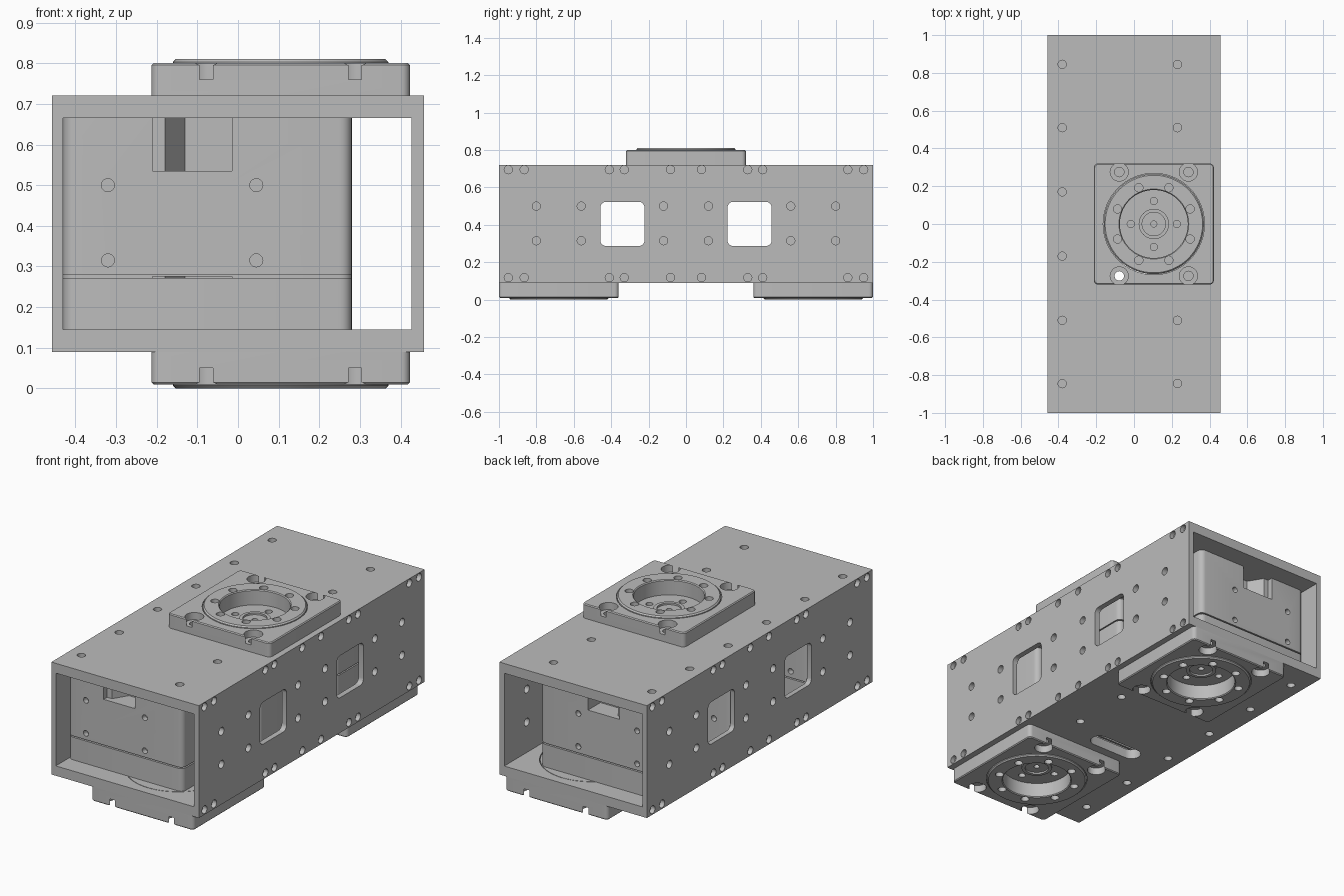
import bpy, bmesh
from math import pi, cos, sin
from mathutils import Matrix, Vector

old = bpy.data.objects.get("Cube")
if old:
    bpy.data.objects.remove(old, do_unlink=True)

grey = bpy.data.materials.new("machined_grey")
grey.use_nodes = True
COLOUR = (0.5, 0.5, 0.5, 1)
grey.diffuse_color = COLOUR
grey.node_tree.nodes["Principled BSDF"].inputs["Base Color"].default_value = COLOUR

MID = 0.405          # height of the housing axis
HALF_H = 0.315       # half the housing height
WALL = 0.055         # top and bottom wall
HX = 0.4575          # half the housing width
AXIS_X = 0.105       # output axis


def box(bm, x0, x1, y0, y1, z0, z1, radius=0):
    """Axis-aligned box, optionally with rounded vertical edges."""
    mat = Matrix.Translation(((x0 + x1) / 2, (y0 + y1) / 2, (z0 + z1) / 2))
    mat = mat @ Matrix.Diagonal((x1 - x0, y1 - y0, z1 - z0, 1))
    verts = bmesh.ops.create_cube(bm, size=1, matrix=mat)["verts"]
    if radius:
        edges = {e for v in verts for e in v.link_edges
                 if abs(e.verts[0].co.z - e.verts[1].co.z) > 0.5 * (z1 - z0)}
        bmesh.ops.bevel(bm, geom=list(edges), offset=radius, segments=5,
                        profile=0.5, affect='EDGES')


def rod(bm, centre, axis, radius, length, sides=20):
    """Cylinder along the given axis, centred on a point."""
    turn = Vector((0, 0, 1)).rotation_difference(Vector(axis)).to_matrix().to_4x4()
    bmesh.ops.create_cone(bm, cap_ends=True, segments=sides, radius1=radius,
                          radius2=radius, depth=length,
                          matrix=Matrix.Translation(centre) @ turn)


def prism(bm, outline, z0, z1):
    face = bm.faces.new([bm.verts.new((x, y, z0)) for x, y in outline])
    new = bmesh.ops.extrude_face_region(bm, geom=[face])["geom"]
    bmesh.ops.translate(bm, vec=(0, 0, z1 - z0),
                        verts=[v for v in new if isinstance(v, bmesh.types.BMVert)])


def lathe(bm, profile, steps=64):
    verts = [bm.verts.new((r, 0, z)) for r, z in profile]
    edges = [bm.edges.new(pair) for pair in zip(verts, verts[1:])]
    bmesh.ops.spin(bm, geom=verts + edges, axis=(0, 0, 1), cent=(0, 0, 0),
                   angle=2 * pi, steps=steps, use_duplicate=False)
    bmesh.ops.remove_doubles(bm, verts=bm.verts, dist=1e-5)


def make(name, bm):
    bmesh.ops.recalc_face_normals(bm, faces=bm.faces)
    mesh = bpy.data.meshes.new(name)
    bm.to_mesh(mesh)
    bm.free()
    mesh.materials.append(grey)
    obj = bpy.data.objects.new(name, mesh)
    bpy.context.collection.objects.link(obj)
    return obj


def carve(obj, *cutters):
    """Subtract each cutter mesh, then bake the result."""
    helpers = []
    for bm in cutters:
        tool = make("cutter", bm)
        tool.hide_render = True
        mod = obj.modifiers.new("cut", 'BOOLEAN')
        mod.object, mod.operation, mod.solver = tool, 'DIFFERENCE', 'EXACT'
        helpers.append(tool)
    graph = bpy.context.evaluated_depsgraph_get()
    mesh = bpy.data.meshes.new_from_object(obj.evaluated_get(graph))
    obj.modifiers.clear()
    obj.data = mesh
    for tool in helpers:
        bpy.data.objects.remove(tool, do_unlink=True)
    return obj


def smooth(obj):
    bpy.ops.object.select_all(action='DESELECT')
    obj.select_set(True)
    bpy.context.view_layer.objects.active = obj
    bpy.ops.object.shade_smooth_by_angle(angle=0.5)


# Housing: open rectangular tube
bm = bmesh.new()
box(bm, -HX, HX, -1, 1, MID - HALF_H, MID + HALF_H)
housing = make("housing", bm)

inside = bmesh.new()
box(inside, -0.43, 0.427, -1.1, 1.1, MID - HALF_H + WALL, MID + HALF_H - WALL)

# Side windows, cable slot and output openings
openings = bmesh.new()
for s in (-1, 1):
    for y in (-0.34, 0.34):
        start = len(openings.verts)
        box(openings, -0.118, 0.118, -0.118, 0.118, -0.05, 0.05, 0.03)
        openings.verts.ensure_lookup_table()
        bmesh.ops.transform(openings, verts=openings.verts[start:],
                            matrix=Matrix.Translation((s * HX, y, MID)) @ Matrix.Rotation(pi / 2, 4, 'Y'))
box(openings, -0.25, 0.07, -0.31, -0.21, 0.05, 0.2, 0.049)
for y, z in ((0, MID + HALF_H), (-0.68, MID - HALF_H), (0.68, MID - HALF_H)):
    rod(openings, (AXIS_X, y, z), (0, 0, 1), 0.268, 0.2, 64)

# Screw holes in the walls
holes = bmesh.new()
for s in (-1, 1):
    for y in (0.12, 0.56, 0.8):
        for z in (0.315, 0.5):
            for side in (-HX, HX):
                rod(holes, (side, s * y, z), (1, 0, 0), 0.022, 0.1)
    for y in (0.083, 0.33, 0.41, 0.865, 0.95):
        for z in (0.118, 0.695):
            for side in (-HX, HX):
                rod(holes, (side, s * y, z), (1, 0, 0), 0.022, 0.05)
    for y in (0.17, 0.51, 0.845):
        for x in (-0.38, 0.23):
            for z in (MID - HALF_H, MID + HALF_H):
                if abs(x - AXIS_X) > 0.2 or (y > 0.4) == (z > MID):
                    rod(holes, (x, s * y, z), (0, 0, 1), 0.022, 0.15)
for dx in (-0.183, 0.183):
    for dy in (-0.275, 0.275):
        rod(holes, (AXIS_X + dx, dy, MID + HALF_H), (0, 0, 1), 0.025, 0.15)
smooth(carve(housing, inside, openings, holes))


def output_flange(name):
    """Square mounting plate, standing on z = 0."""
    bm = bmesh.new()
    box(bm, -0.318, 0.318, -0.32, 0.32, 0, 0.08, 0.022)
    rim = [e for e in bm.edges if all(v.co.z > 0.07 for v in e.verts)]
    bmesh.ops.bevel(bm, geom=rim, offset=0.005, segments=1, affect='EDGES')
    plate = make(name, bm)
    bore, pockets = bmesh.new(), bmesh.new()
    rod(bore, (0, 0, 0), (0, 0, 1), 0.268, 0.4, 64)
    for dx in (-0.183, 0.183):
        for dy in (-0.275, 0.275):
            rod(bore, (dx, dy, 0), (0, 0, 1), 0.025, 0.4)
            rod(pockets, (dx, dy, 0.08), (0, 0, 1), 0.048, 0.08, 32)
    return carve(plate, bore, pockets)


def output_ring(name):
    """Turned output hub with bolt circles."""
    bm = bmesh.new()
    lathe(bm, [(0, -WALL), (0.265, -WALL), (0.265, 0.083), (0.258, 0.09),
               (0.185, 0.09), (0.18, 0.085), (0.18, 0.005), (0.08, 0.005),
               (0.08, 0.015), (0.062, 0.015), (0.062, 0.005), (0, 0.005)])
    hub = make(name, bm)
    drills = bmesh.new()
    for i in range(8):
        a = pi / 8 + i * pi / 4
        rod(drills, (0.208 * cos(a), 0.208 * sin(a), 0.09), (0, 0, 1), 0.022, 0.1)
    for i in range(4):
        a = i * pi / 2
        rod(drills, (0.122 * cos(a), 0.122 * sin(a), 0), (0, 0, 1), 0.019, 0.06)
    rod(drills, (0, 0, 0), (0, 0, 1), 0.016, 0.06)
    return carve(hub, drills)


def motor_body(name):
    """Actuator case centred on the housing axis, output side down."""
    half, depth = HALF_H - WALL, 0.21
    bm = bmesh.new()
    for z0, z1 in ((-half, -0.133), (-0.133, -0.126), (-0.126, half)):
        inset = 0.006 if z1 - z0 < 0.01 else 0
        box(bm, -0.43 + inset, 0.28 - inset, -depth + inset, depth - inset, z0, z1, 0.03)
    case = make(name, bm)
    sockets, drills = bmesh.new(), bmesh.new()
    for s in (-1, 1):
        outline = [(-0.21, 0.3), (-0.21, 0.18), (-0.18, 0.18),
                   (-0.13, 0.1), (-0.015, 0.1), (-0.015, 0.3)]
        prism(sockets, [(x, s * y) for x, y in outline], 0.13, 0.3)
        for x in (-0.32, 0.045):
            for z in (-0.09, 0.095):
                rod(drills, (x, s * depth, z), (0, 1, 0), 0.016, 0.06)
    return carve(case, sockets, drills)


# Three actuators: the middle one points up, the end ones point down
for label, y, up in (("front", -0.68, False), ("middle", 0, True), ("rear", 0.68, False)):
    side = 1 if up else -1
    flip = 0 if up else pi
    for part, build in (("output_flange", output_flange), ("output_ring", output_ring)):
        obj = build(label + "_" + part)
        obj.location = (AXIS_X, y, MID + side * HALF_H)
        obj.rotation_euler.x = flip
        smooth(obj)
    motor = motor_body(label + "_motor_body")
    motor.location = (0, y, MID)
    motor.rotation_euler.x = pi - flip
    smooth(motor)
